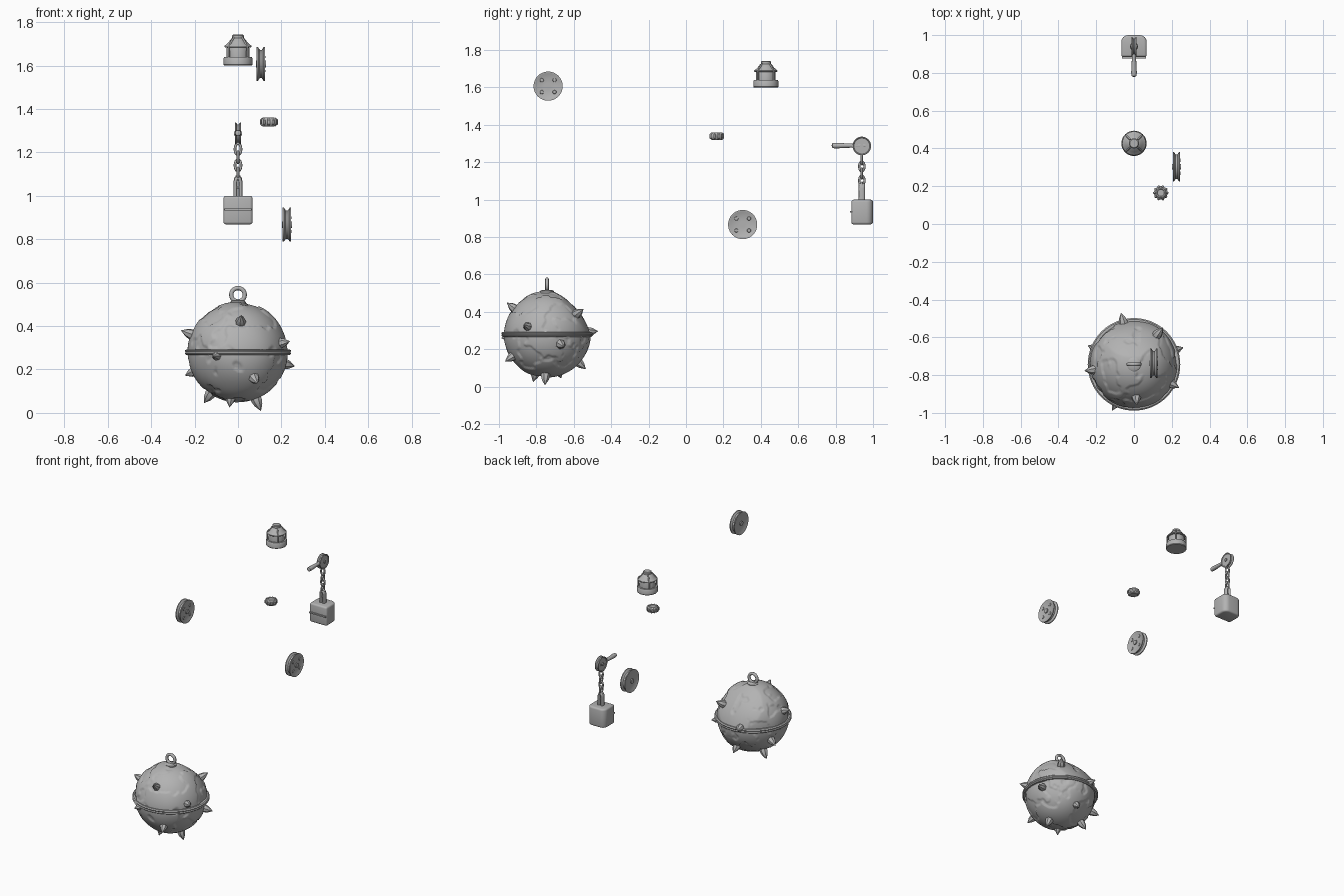
import bpy, bmesh, math
from mathutils import Vector, Matrix, noise

if "Cube" in bpy.data.objects:
    bpy.data.objects.remove(bpy.data.objects["Cube"])

grey = bpy.data.materials.new("iron_grey")
grey.use_nodes = True
GREY = (0.45, 0.45, 0.45, 1)
grey.diffuse_color = GREY
grey.node_tree.nodes["Principled BSDF"].inputs["Base Color"].default_value = GREY

ROT = {"z": Matrix(), "x": Matrix.Rotation(math.pi / 2, 4, "Y"),
       "y": Matrix.Rotation(math.pi / 2, 4, "X")}


def finish(name, bm, matrix, smooth=35):
    bmesh.ops.remove_doubles(bm, verts=bm.verts, dist=1e-5)
    bmesh.ops.recalc_face_normals(bm, faces=bm.faces)
    me = bpy.data.meshes.new(name)
    bm.to_mesh(me)
    bm.free()
    me.materials.append(grey)
    ob = bpy.data.objects.new(name, me)
    bpy.context.collection.objects.link(ob)
    ob.matrix_world = matrix
    if smooth:
        bpy.ops.object.select_all(action="DESELECT")
        ob.select_set(True)
        bpy.context.view_layer.objects.active = ob
        bpy.ops.object.shade_smooth_by_angle(angle=math.radians(smooth))
    return ob


def lathe(name, profile, loc, axis="z", seg=32, smooth=35):
    """Spin (radius, height) points about an axis letter or a direction."""
    bm = bmesh.new()
    vs = [bm.verts.new((r, 0, h)) for r, h in profile]
    es = [bm.edges.new(p) for p in zip(vs, vs[1:])]
    bmesh.ops.spin(bm, geom=vs + es, cent=(0, 0, 0), axis=(0, 0, 1),
                   angle=math.tau, steps=seg)
    rot = ROT[axis] if isinstance(axis, str) else axis.to_track_quat("Z", "Y").to_matrix().to_4x4()
    return finish(name, bm, Matrix.Translation(loc) @ rot, smooth)


def tube(name, points, radius, loc, closed=False):
    """Round rod along a path."""
    cu = bpy.data.curves.new(name, "CURVE")
    cu.dimensions = "3D"
    cu.bevel_depth = radius
    cu.bevel_resolution = 2
    cu.use_fill_caps = True
    sp = cu.splines.new("POLY")
    sp.points.add(len(points) - 1)
    for p, co in zip(sp.points, points):
        p.co = (*co, 1)
    sp.use_cyclic_u = closed
    sp.use_smooth = True
    cu.materials.append(grey)
    ob = bpy.data.objects.new(name, cu)
    bpy.context.collection.objects.link(ob)
    ob.location = loc
    return ob


def oval(rx, rz, side=False, n=24):
    pts = []
    for i in range(n):
        a = math.tau * i / n
        u, w = rx * math.cos(a), rz * math.sin(a)
        pts.append((0, u, w) if side else (u, 0, w))
    return pts


# Dented ball with chipped layers
BALL = Vector((0, -0.743, 0.28))
dent = Vector((0, 0.78, 0.62)).normalized()
bm = bmesh.new()
bmesh.ops.create_icosphere(bm, subdivisions=6, radius=1)
for v in bm.verts:
    d = v.co.normalized()
    n = noise.noise(d * 2.1 + Vector((3, 1, 7))) + 0.35 * noise.noise(d * 6)
    chip = min(max((n - 0.08) / 0.06, 0), 1)
    flat = max(d.dot(dent) - 0.75, 0) / 0.25
    v.co = d * (0.231 - 0.006 * chip - 0.022 * flat + 0.004 * noise.noise(d * 1.5))
finish("spiked_ball", bm, Matrix.Translation(BALL), 60)

# Equator band with a groove between two rounded lips
band = [(0.215, -0.013), (0.238, -0.013), (0.245, -0.007), (0.241, 0),
        (0.245, 0.007), (0.238, 0.013), (0.215, 0.013)]
lathe("ball_band", band, BALL, seg=64)

# Hanging loop and collar
lathe("ball_collar", [(0, -0.03), (0.037, -0.03), (0.037, 0.004), (0.028, 0.01), (0, 0.01)],
      BALL + Vector((0, 0, 0.227)))
tube("ball_loop", oval(0.031, 0.031), 0.010, BALL + Vector((0, 0, 0.264)), True)

# Faceted spikes, tips relative to the ball centre
spikes = [(.262, .09, -.066), (.24, -.125, .05), (.015, -.215, .17), (-.115, -.245, -.02),
          (-.263, -.035, .1), (-.245, .1, -.108), (-.069, .273, .017), (.153, .195, .135),
          (.09, -.225, -.145), (.01, .208, -.186), (.106, -.011, -.272),
          (-.156, .075, -.235), (-.04, -.075, -.255)]
for tip in spikes:
    t = Vector(tip)
    L = t.length
    lathe("spike", [(0, L - .11), (.021, L - .1), (.026, L - .055), (.019, L - .03), (0, L)],
          BALL, t, seg=7, smooth=25)


# Grooved pulley wheels
def pulley(name, loc, r, half, bolts=True):
    rim = r * 0.84
    prof = [(0, -half - .004), (r * .2, -half - .004), (r * .2, -half + .003),
            (rim, -half + .003), (r * .9, -half), (r, -half), (r, -half * .7),
            (rim, -half * .25), (rim, half * .25), (r, half * .7), (r, half),
            (r * .9, half), (rim, half - .003), (r * .2, half - .003),
            (r * .2, half + .004), (0, half + .004)]
    lathe(name, prof, loc, "x", seg=40)
    if bolts:
        for i in range(4):
            a = math.pi / 4 + i * math.pi / 2
            off = Vector((half - .004, .048 * math.cos(a), .045 * math.sin(a)))
            lathe(name + "_bolt", [(0, 0), (.011, 0), (.009, .005), (0, .006)],
                  Vector(loc) + off, "x", seg=12)


pulley("upper_pulley", (0.105, -0.737, 1.607), 0.078, 0.019)
pulley("lower_pulley", (0.225, 0.303, 0.867), 0.078, 0.019)

# Caged lantern
LAMP = Vector((0, 0.427, 1.6))
lathe("lantern_base", [(0, 0), (.064, 0), (.067, .004), (.067, .033), (.063, .04), (0, .04)], LAMP)
lathe("lantern_globe", [(0, .035), (.052, .04), (.052, .08), (.048, .092), (0, .092)], LAMP)
lathe("lantern_roof", [(0, .085), (.058, .085), (.06, .092), (.045, .105), (.031, .124),
                       (.027, .126), (.027, .138), (.022, .142), (0, .142)], LAMP)
tube("lantern_cage_ring", [(x, z, 0) for x, _, z in oval(.059, .059, n=32)], .0045,
     LAMP + Vector((0, 0, .088)), True)
for i in range(4):
    a = math.pi / 4 + i * math.pi / 2
    c, s = math.cos(a), math.sin(a)
    tube("lantern_cage_bar", [(r * c, r * s, h) for r, h in
                              [(.06, .035), (.06, .088), (.046, .107), (.028, .128)]],
         .0045, LAMP)

# Ribbed knob
KNOB = Vector((0.142, 0.165, 1.34))
lathe("knob_core", [(0, -.02), (.026, -.02), (.036, -.01), (.036, .01), (.026, .02),
                    (.02, .02), (.018, .017), (0, .017)], KNOB, seg=24)
for i in range(10):
    a = math.tau * i / 10
    c, s = math.cos(a), math.sin(a)
    tube("knob_rib", [(r * c, r * s, h) for r, h in
                      [(.026, -.016), (.036, -.008), (.036, .008), (.026, .016)]], .006, KNOB)

# Crank wheel with its handle
pulley("crank_wheel", (0, 0.94, 1.287), 0.05, 0.014, bolts=False)
lathe("crank_handle", [(0, -.02), (.013, -.02), (.011, .06), (.015, .14), (.013, .157), (0, .162)],
      (0, 0.94, 1.289), "y", seg=16)

# Chain, links alternating by a quarter turn
for i in range(5):
    tube("chain_link", oval(.014, .026, side=i % 2 == 1), .006,
         (0, 0.94, 1.215 - .0375 * i), True)

# Padlock shackle: arch on two legs with a central tongue
arch = [(-.012, 0, -.02)] + [(-.012 * math.cos(a), 0, .05 + .022 * math.sin(a))
                             for a in [math.pi * k / 10 for k in range(11)]] + [(.012, 0, -.02)]
shackle = tube("padlock_shackle", arch, .009, (0, 0.94, 1.01))
shackle.scale.y = 1.9

# Padlock body
bm = bmesh.new()
bmesh.ops.create_cube(bm, size=1)
bmesh.ops.scale(bm, vec=(.134, .115, .132), verts=bm.verts)
back = [e for e in bm.edges if all(v.co.y > 0 for v in e.verts)
        and abs(e.verts[0].co.z - e.verts[1].co.z) > .1]
bmesh.ops.bevel(bm, geom=back, offset=.035, segments=6, profile=.5, affect="EDGES")
sharp = [e for e in bm.edges if e.calc_face_angle(0) > .6]
bmesh.ops.bevel(bm, geom=sharp, offset=.012, segments=3, profile=.5, affect="EDGES")
finish("padlock_body", bm, Matrix.Translation((0, 0.942, 0.934)))

# Thin bar across the padlock front
bm = bmesh.new()
bmesh.ops.create_cube(bm, size=1)
bmesh.ops.scale(bm, vec=(.126, .014, .009), verts=bm.verts)
finish("padlock_front_bar", bm, Matrix.Translation((0, 0.883, 0.936)), 0)
